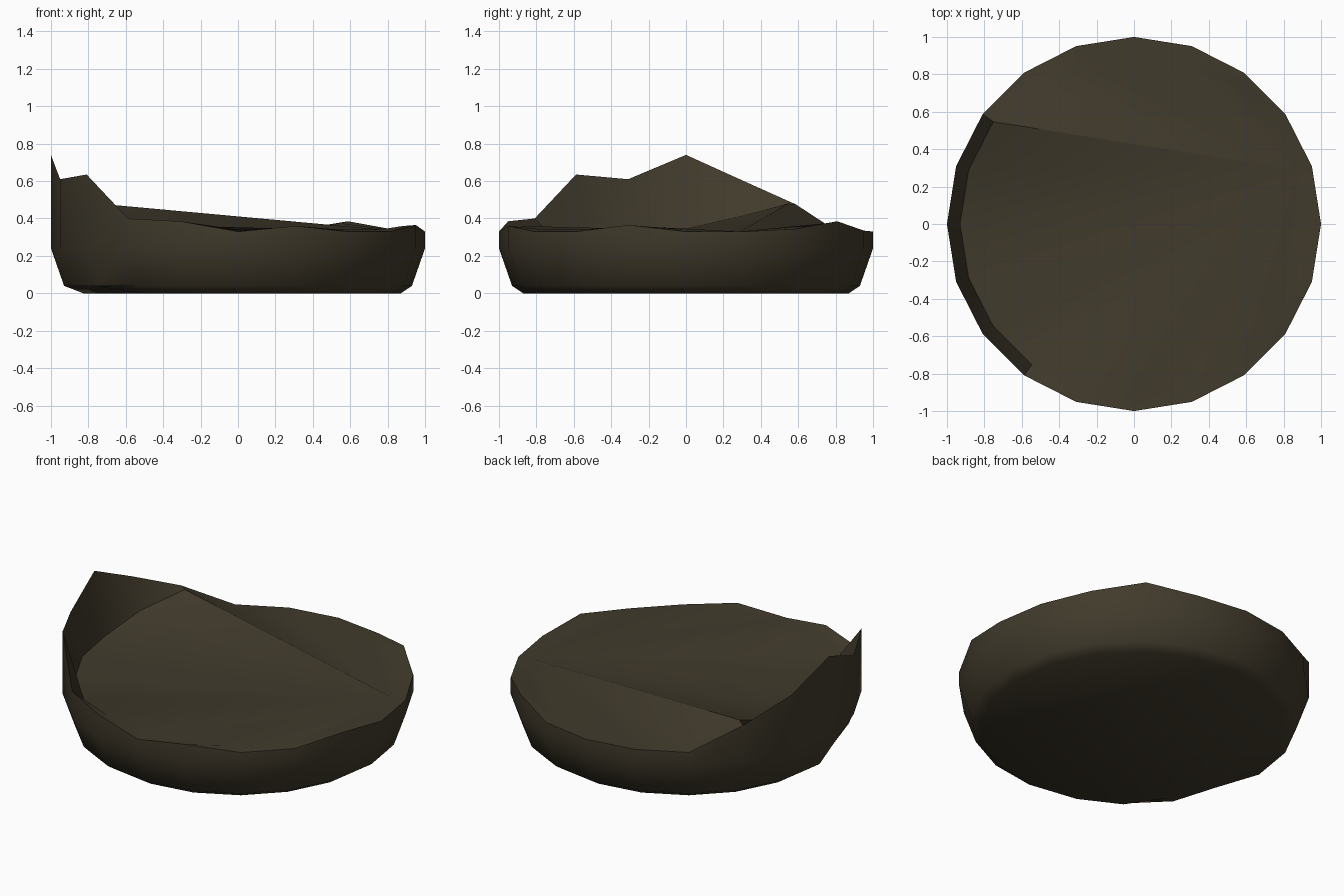
import bpy, bmesh
from math import sin, cos, tau, radians

if "Cube" in bpy.data.objects:
    bpy.data.objects.remove(bpy.data.objects["Cube"])

N = 20
# Height of the broken rim at each 18 degree step, starting at +x
RIM = [.33, .33, .345, .385, .335, .33, .33, .33, .475, .60,
       .74, .61, .635, .40, .385, .33, .36, .33, .33, .365]
# Height of the filling where it meets the wall
FILL = [.34] * N
for i, z in {1: .33, 2: .345, 3: .375, 4: .335, 5: .33, 6: .33, 7: .335,
             8: .48, 9: .41, 10: .345, 14: .36, 19: .36}.items():
    FILL[i] = z
# Chipped part of the base
CHIP = {10: .035, 11: .035, 12: .03}
RIDGE = 1

bm = bmesh.new()


def ring(radius, heights, dents={}):
    return [bm.verts.new((dents.get(i, radius) * cos(tau * i / N),
                          dents.get(i, radius) * sin(tau * i / N), heights[i]))
            for i in range(N)]


# Wall: base, bevel, widest line, rim, inner edge
rings = [ring(.87, [CHIP.get(i, 0) for i in range(N)], {11: .82}),
         ring(.93, [.04] * N, {11: .88}),
         ring(1, [.24] * N),
         ring(1, RIM),
         ring(.93, FILL)]
for a, b in zip(rings, rings[1:]):
    for i in range(N):
        j = (i + 1) % N
        bm.faces.new((a[i], a[j], b[j], b[i]))

# Filling fans out from the low end of its ridge
top = rings[-1]
for k in range(1, N - 1):
    bm.faces.new((top[RIDGE], top[(RIDGE + k) % N], top[(RIDGE + k + 1) % N]))

# Flat base and the chipped segment beside it
base = rings[0]
bm.faces.new(base[9::-1] + base[:12:-1])
bm.faces.new(base[13:8:-1])

bmesh.ops.recalc_face_normals(bm, faces=bm.faces)
mesh = bpy.data.meshes.new("broken_bowl")
bm.to_mesh(mesh)
bm.free()
bowl = bpy.data.objects.new("broken_bowl", mesh)
bpy.context.collection.objects.link(bowl)

# Dark earth colour
mat = bpy.data.materials.new("dark_earth")
mat.diffuse_color = (.053, .043, .025, 1)
mat.use_nodes = True
mat.node_tree.nodes["Principled BSDF"].inputs["Base Color"].default_value = mat.diffuse_color
mesh.materials.append(mat)

bpy.context.view_layer.objects.active = bowl
bowl.select_set(True)
bpy.ops.object.shade_smooth_by_angle(angle=radians(40))
